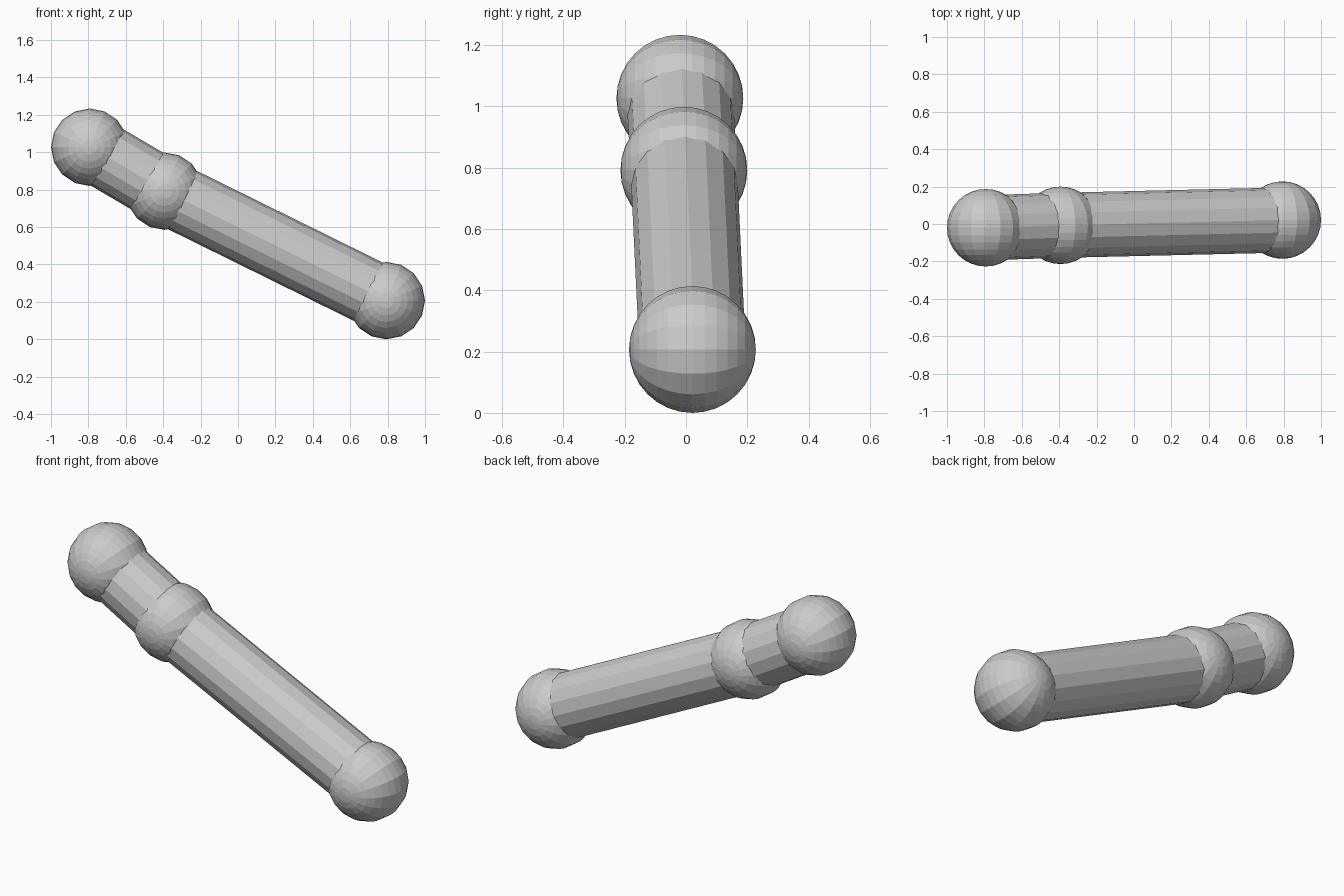
import bpy
from math import radians
from mathutils import Vector

if "Cube" in bpy.data.objects:
    bpy.data.objects.remove(bpy.data.objects["Cube"])

BALL_R, ROD_R, SIDES = 0.207, 0.174, 16

upper = Vector((-0.793, -0.02, 1.027))
middle = Vector((-0.393, -0.007, 0.792))
lower = Vector((0.793, 0.021, 0.207))


def ball(name, centre):
    # Faceted ball joint with its poles facing front and back
    bpy.ops.mesh.primitive_uv_sphere_add(
        segments=SIDES, ring_count=16, radius=BALL_R,
        location=centre, rotation=(radians(90), 0, 0))
    bpy.context.object.name = name


def rod(name, start, end):
    # Faceted rod spanning two joint centres
    axis = end - start
    bpy.ops.mesh.primitive_cylinder_add(
        vertices=SIDES, radius=ROD_R, depth=axis.length,
        location=(start + end) / 2,
        rotation=axis.to_track_quat('Z', 'Y').to_euler())
    bpy.context.object.name = name


# Joints
ball("upper_joint", upper)
ball("middle_joint", middle)
ball("lower_joint", lower)

# Connecting rods
rod("short_rod", upper, middle)
rod("long_rod", middle, lower)
